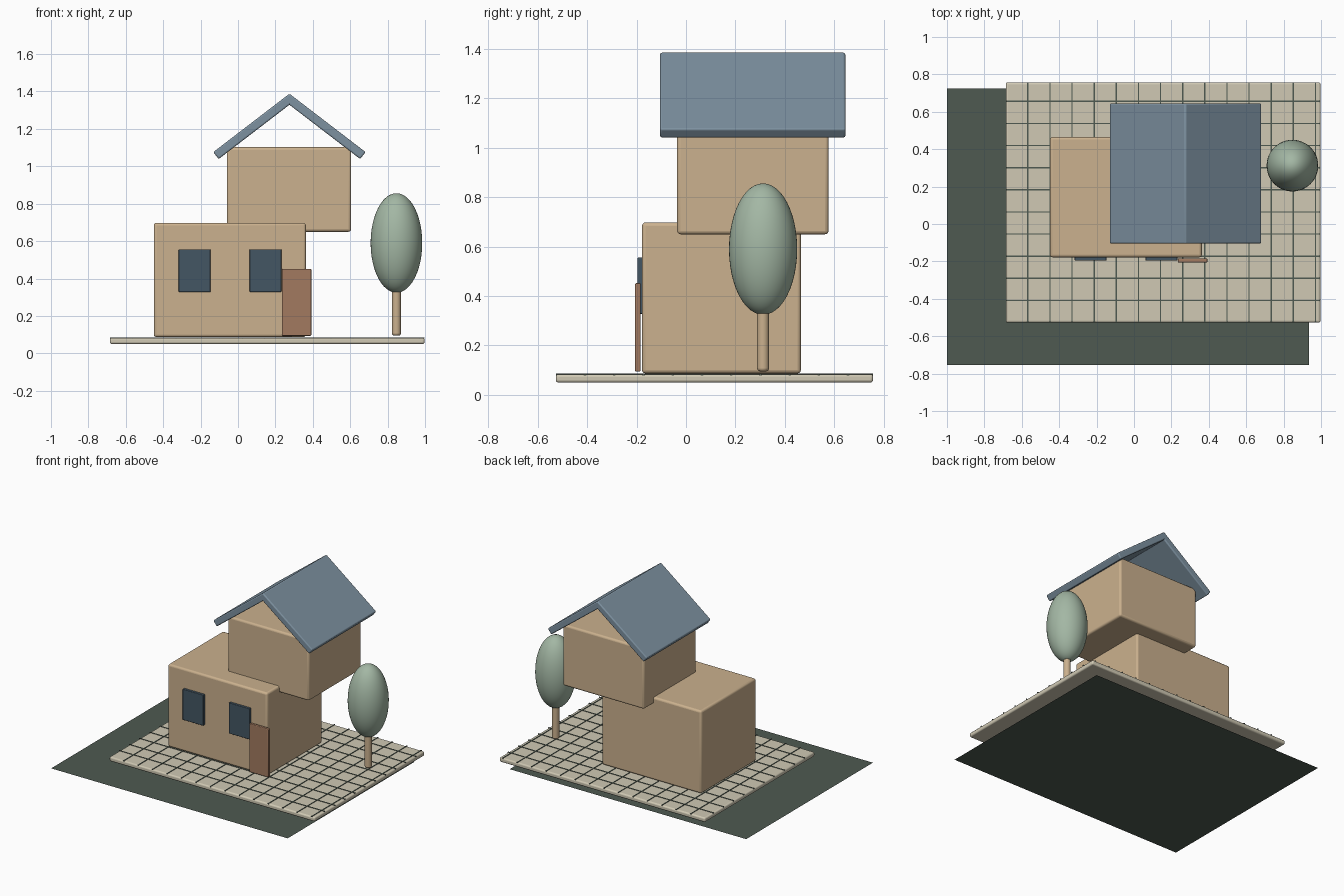
import bpy
import math

if "Cube" in bpy.data.objects:
    bpy.data.objects.remove(bpy.data.objects["Cube"])


def material(name, srgb):
    """Flat colour given as 0-255 display values, stored as linear."""
    lin = [((c / 255 + 0.055) / 1.055) ** 2.4 for c in srgb]
    m = bpy.data.materials.new(name)
    m.diffuse_color = (*lin, 1.0)
    m.use_nodes = True
    m.node_tree.nodes["Principled BSDF"].inputs["Base Color"].default_value = m.diffuse_color
    return m


WALL = material("sand_wall", (203, 177, 142))
ROOF = material("slate_blue", (125, 145, 160))
GLASS = material("dark_glass", (68, 86, 99))
DOOR = material("brown_door", (162, 122, 96))
PAVING = material("pale_paving", (208, 201, 180))
GRASS = material("dark_green", (78, 90, 81))
LEAF = material("sage_leaf", (163, 183, 164))


def finish(obj, name, mat, bevel=0.0, segments=3):
    obj.name = name
    obj.data.materials.append(mat)
    if bevel:
        mod = obj.modifiers.new("rounded_edges", 'BEVEL')
        mod.width = bevel
        mod.segments = segments
        mod.limit_method = 'ANGLE'
    bpy.ops.object.shade_smooth_by_angle(angle=math.radians(40))
    return obj


def box(name, x, y, z, mat, bevel=0.0):
    """Box from (min, max) ranges on each axis."""
    bpy.ops.mesh.primitive_cube_add(size=1)
    obj = bpy.context.object
    obj.location = [(a + b) / 2 for a, b in (x, y, z)]
    obj.scale = [b - a for a, b in (x, y, z)]
    bpy.ops.object.transform_apply(location=False, rotation=False, scale=True)
    return finish(obj, name, mat, bevel)


# Flat lawn sheet
bpy.ops.mesh.primitive_plane_add(size=1)
lawn = bpy.context.object
lawn.location = (-0.0325, -0.015, 0)
lawn.scale = (1.935, 1.48, 1)
finish(lawn, "lawn", GRASS)

# Paved slab with a grid of thin joints on top
X0, X1, Y0, Y1 = -0.685, 0.997, -0.527, 0.757
TOP, STEP, HALF = 0.083, 0.1183, 0.0035
box("paved_slab", (X0, X1), (Y0, Y1), (0.05, TOP), PAVING, 0.01)
for i in range(1, 15):
    x = X0 - 0.001 + i * STEP
    box("paving_joint_lengthwise", (x - HALF, x + HALF), (Y0, Y1),
        (TOP - 0.004, TOP + 0.003), GRASS)
for i in range(1, 11):
    y = Y0 + i * STEP
    box("paving_joint_crosswise", (X0, X1), (y - HALF, y + HALF),
        (TOP - 0.004, TOP + 0.003), GRASS)

# Two stacked, offset storeys
box("lower_storey", (-0.45, 0.363), (-0.178, 0.465), (0.087, 0.698), WALL, 0.014)
box("upper_storey", (-0.06, 0.605), (-0.036, 0.577), (0.65, 1.102), WALL, 0.014)

# Pitched roof of two tilted panels, open at the gables
RIDGE_X, RIDGE_Z, THICK = 0.275, 1.388, 0.047
EAVE_X, EAVE_Z = 0.407, 1.076
LENGTH = math.hypot(EAVE_X, RIDGE_Z - EAVE_Z)
PITCH = math.atan2(RIDGE_Z - EAVE_Z, EAVE_X)
for name, side in (("roof_panel_left", -1), ("roof_panel_right", 1)):
    panel = box(name, (-LENGTH / 2, LENGTH / 2), (-0.105, 0.645),
                (-THICK / 2, THICK / 2), ROOF, 0.008)
    panel.rotation_euler = (0, side * PITCH, 0)
    panel.location.x = RIDGE_X + side * (EAVE_X - THICK * math.sin(PITCH)) / 2
    panel.location.z = (RIDGE_Z + EAVE_Z - THICK * math.cos(PITCH)) / 2

# Windows and door on the front wall
for name, x in (("window_left", -0.317), ("window_right", 0.062)):
    box(name, (x, x + 0.17), (-0.196, -0.174), (0.328, 0.556), GLASS, 0.004)
box("door", (0.234, 0.392), (-0.206, -0.184), (0.094, 0.452), DOOR, 0.005)

# Tree
TREE_X, TREE_Y = 0.847, 0.312
bpy.ops.mesh.primitive_cylinder_add(vertices=32, radius=0.024, depth=0.29,
                                    location=(TREE_X, TREE_Y, 0.24))
finish(bpy.context.object, "tree_trunk", WALL, 0.012)
bpy.ops.mesh.primitive_uv_sphere_add(segments=48, ring_count=24, radius=1,
                                     location=(TREE_X, TREE_Y, 0.59))
crown = bpy.context.object
crown.scale = (0.138, 0.138, 0.266)
finish(crown, "tree_crown", LEAF)
